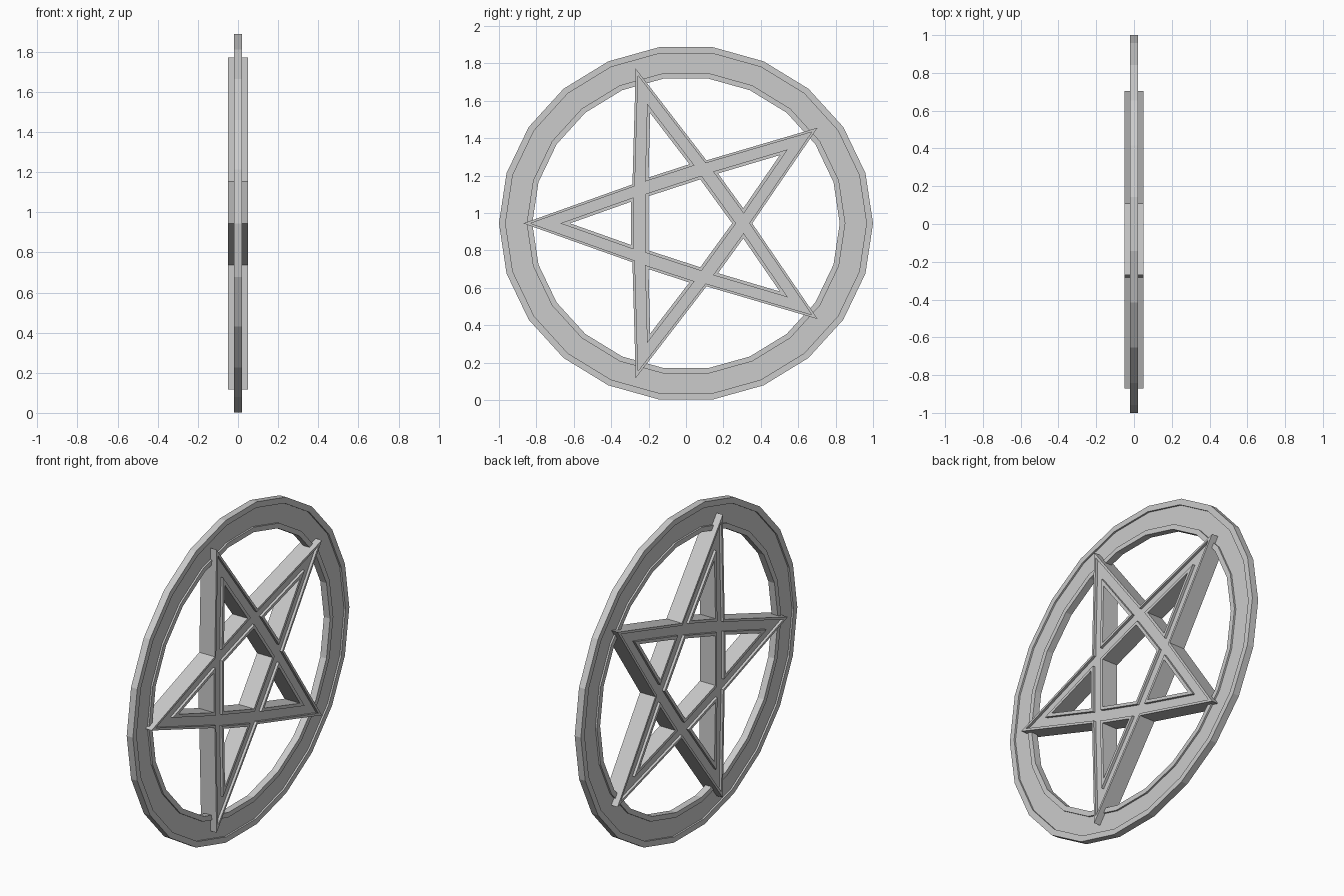
import bpy, bmesh
from math import sin, cos, pi, radians

if "Cube" in bpy.data.objects:
    bpy.data.objects.remove(bpy.data.objects["Cube"])

CZ = 0.945  # height of the centre


def polar(r, deg):
    a = radians(deg)
    return (r * cos(a), r * sin(a))


def ellipse(r, n=22, squash=0.952):
    return [(r * cos(2 * pi * i / n), squash * r * sin(2 * pi * i / n)) for i in range(n)]


def star(tip, notch):
    return [polar(tip if i % 2 == 0 else notch, 180 + 36 * i) for i in range(10)]


def pentagon(r):
    return [polar(r, 72 * i) for i in range(5)]


def arm_triangle(tip, base, deg):
    half = (tip - base) * 0.354
    a = radians(deg)
    return [(x * cos(a) - y * sin(a), x * sin(a) + y * cos(a))
            for x, y in [(tip, 0), (base, half), (base, -half)]]


def grooved_plate(name, borders, h, f):
    """Plate of half thickness h; each border is (edge, rim line); the area
    between the rims is sunk to half thickness f on both sides."""
    bm = bmesh.new()
    floors = {1: [], -1: []}
    for edge, line in borders:
        n = len(edge)
        chain = [(line, -f), (line, -h), (edge, -h), (edge, h), (line, h), (line, f)]
        rows = [[bm.verts.new((x, y, z + CZ)) for y, z in pts] for pts, x in chain]
        for a, b in zip(rows, rows[1:]):
            for i in range(n):
                j = (i + 1) % n
                bm.faces.new((a[i], a[j], b[j], b[i]))
        for side, row in ((-1, rows[0]), (1, rows[-1])):
            floors[side] += [bm.edges.get((row[i], row[(i + 1) % n])) for i in range(n)]
    # sunken floors
    for side, edges in floors.items():
        bmesh.ops.triangle_fill(bm, edges=edges, use_beauty=True, normal=(side, 0, 0))
    bmesh.ops.recalc_face_normals(bm, faces=bm.faces)
    bmesh.ops.dissolve_limit(bm, angle_limit=0.001, verts=bm.verts, edges=bm.edges)
    me = bpy.data.meshes.new(name)
    bm.to_mesh(me)
    bm.free()
    ob = bpy.data.objects.new(name, me)
    bpy.context.collection.objects.link(ob)
    return ob


# outer ring
grooved_plate("ring", [(ellipse(1.0), ellipse(0.965)),
                       (ellipse(0.822), ellipse(0.852))], 0.02, 0.01)

# five pointed star with a pentagon hole and a triangular hole in each arm
borders = [(star(0.87, 0.354), star(0.83, 0.338)),
           (pentagon(0.247), pentagon(0.268))]
for k in range(5):
    d = 180 + 72 * k
    borders.append((arm_triangle(0.62, 0.295, d), arm_triangle(0.673, 0.28, d)))
grooved_plate("star", borders, 0.05, 0.035)
